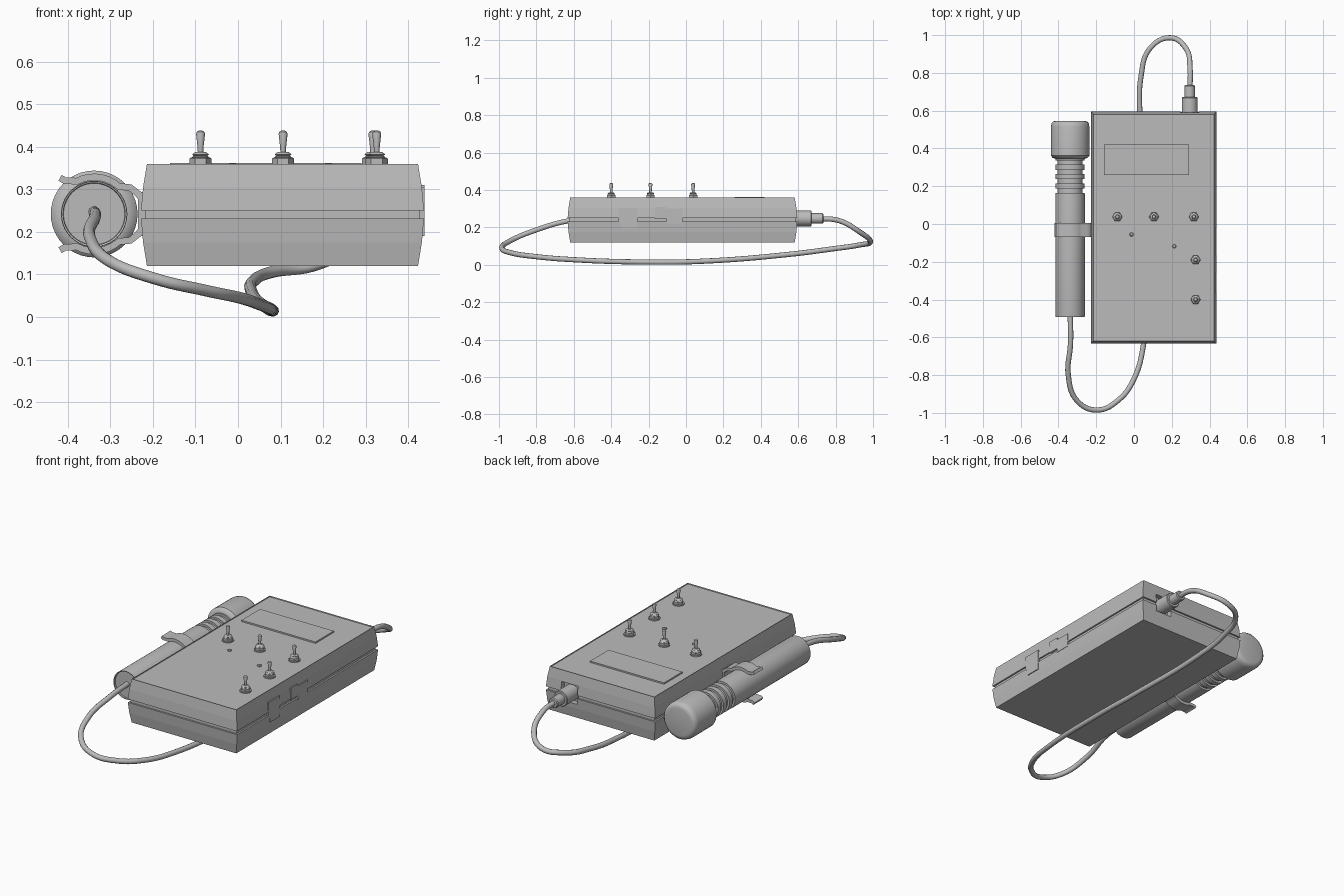
import bpy, bmesh, math
from mathutils import Matrix, Vector

cube = bpy.data.objects.get("Cube")
if cube:
    bpy.data.objects.remove(cube, do_unlink=True)

grey = bpy.data.materials.new("plain_grey")
grey.use_nodes = True
COLOUR = (0.5, 0.5, 0.5, 1)
grey.diffuse_color = COLOUR
grey.node_tree.nodes["Principled BSDF"].inputs["Base Color"].default_value = COLOUR


def finish(name, bm, smooth=False):
    """Turn a bmesh into a named, coloured object."""
    bmesh.ops.recalc_face_normals(bm, faces=bm.faces)
    mesh = bpy.data.meshes.new(name)
    bm.to_mesh(mesh)
    bm.free()
    mesh.materials.append(grey)
    obj = bpy.data.objects.new(name, mesh)
    bpy.context.collection.objects.link(obj)
    if smooth:
        bpy.ops.object.select_all(action='DESELECT')
        obj.select_set(True)
        bpy.context.view_layer.objects.active = obj
        bpy.ops.object.shade_smooth_by_angle(angle=math.radians(35))
    return obj


def loft(bm, rings, caps=True):
    """Skin a stack of point rings."""
    rows = [[bm.verts.new(p) for p in ring] for ring in rings]
    for a, b in zip(rows, rows[1:]):
        for i in range(len(a)):
            j = (i + 1) % len(a)
            bm.faces.new((a[i], a[j], b[j], b[i]))
    if caps:
        bm.faces.new(rows[0][::-1])
        return bm.faces.new(rows[-1])


def rect(inset, z):
    """Outline of the case, pulled in by an inset."""
    x0, x1, y0, y1 = -0.228 + inset, 0.437 - inset, -0.633 + inset, 0.595 - inset
    return [(x0, y0, z), (x1, y0, z), (x1, y1, z), (x0, y1, z)]


def lathe(name, profile, origin, along_y=False, sides=32):
    """Spin (radius, height) pairs about z, or about y."""
    bm = bmesh.new()
    loft(bm, [[(r * math.cos(t), r * math.sin(t), h)
               for t in (2 * math.pi * i / sides for i in range(sides))]
              for r, h in profile])
    turn = Matrix.Rotation(-math.pi / 2, 4, 'X') if along_y else Matrix()
    bm.transform(Matrix.Translation(origin) @ turn)
    return finish(name, bm, True)


def prism(name, outline, depth):
    """Extrude a flat 3D outline along a vector."""
    bm = bmesh.new()
    d = Vector(depth)
    loft(bm, [outline, [Vector(p) + d for p in outline]])
    return finish(name, bm)


def box(name, lo, hi):
    outline = [(lo[0], lo[1], lo[2]), (hi[0], lo[1], lo[2]),
               (hi[0], hi[1], lo[2]), (lo[0], hi[1], lo[2])]
    return prism(name, outline, (0, 0, hi[2] - lo[2]))


def cut(target, cutter):
    mod = target.modifiers.new("cut", 'BOOLEAN')
    mod.object = cutter
    mod.operation = 'DIFFERENCE'
    mod.solver = 'EXACT'
    cutter.hide_render = True
    cutter.hide_set(True)


# Case: two bowed shells around an inset seam, recessed top panel
bm = bmesh.new()
loft(bm, [rect(0.014, 0.12), rect(0.005, 0.175), rect(0, 0.232)])
lower = finish("lower_shell", bm)
bm = bmesh.new()
top = loft(bm, [rect(0, 0.25), rect(0.005, 0.305), rect(0.014, 0.36)])
bmesh.ops.inset_region(bm, faces=[top], thickness=0.02)
bmesh.ops.inset_region(bm, faces=[top], thickness=0.001, depth=-0.006)
upper = finish("upper_shell", bm)
bm = bmesh.new()
loft(bm, [rect(0.009, 0.228), rect(0.009, 0.254)])
seam = finish("seam_strip", bm)

# Socket opening in the back wall
socket = box("socket_cutter", (0.245, 0.565, 0.2), (0.345, 0.65, 0.3))
for part in (lower, upper, seam):
    cut(part, socket)

# Display and indicator lights
PANEL = 0.354
box("display_window", (-0.16, 0.26, PANEL - 0.005), (0.29, 0.42, PANEL + 0.008))
for x, y in ((-0.013, -0.055), (0.213, -0.118)):
    lathe("indicator_light", [(0.011, -0.01), (0.011, 0.004), (0.007, 0.007)],
          (x, y, PANEL), sides=12)

# Toggle switches: hex nut, threaded collar and flared lever
thread = [(0.02 if i % 2 else 0.016, 0.012 + i * 0.0032) for i in range(7)]
for x, y in ((-0.088, 0.038), (0.106, 0.038), (0.317, 0.038),
             (0.326, -0.19), (0.326, -0.4)):
    at = (x, y, PANEL)
    lathe("switch_washer", [(0.03, -0.004), (0.03, 0.006)], at, sides=24)
    lathe("switch_nut", [(0.026, 0), (0.026, 0.018), (0.022, 0.021)], at, sides=6)
    lathe("switch_collar", thread + [(0.012, 0.034)], at, sides=20)
    lathe("switch_lever", [(0.006, 0.02), (0.007, 0.045), (0.0105, 0.076),
                           (0.009, 0.081), (0.004, 0.084)], at, sides=16)

# Stepped sliders on the right-hand wall
sliders = {
    "front_slider": [(-0.36, 0.225), (-0.345, 0.225), (-0.345, 0.19), (-0.26, 0.19),
                     (-0.26, 0.305), (-0.36, 0.305)],
    "rear_slider": [(-0.165, 0.245), (-0.105, 0.245), (-0.105, 0.222), (-0.02, 0.222),
                    (-0.02, 0.298), (-0.105, 0.298), (-0.105, 0.31), (-0.165, 0.31)],
}
for name, outline in sliders.items():
    prism(name, [(0.41, y, z) for y, z in outline], (0.028, 0, 0))

# Torch: hollow tail, tube, ribbed neck and wide rounded head
AX, AZ = -0.338, 0.242
neck = []
for y in (0.165, 0.215, 0.265, 0.315):
    neck += [(0.077, y), (0.066, y), (0.066, y + 0.022), (0.077, y + 0.022)]
lathe("torch_body", [(0.072, -0.482), (0.073, -0.49), (0.077, -0.492), (0.078, -0.488),
                     (0.078, 0.15)] + neck + [(0.077, 0.37)], (AX, 0, AZ), True, 40)
lathe("torch_head", [(0.076, 0.345), (0.092, 0.35), (0.102, 0.362), (0.102, 0.515),
                     (0.098, 0.534), (0.089, 0.543), (0.075, 0.546)],
      (AX, 0, AZ), True, 40)

# Spring clip: mirrored jaws that grip the torch and flare at the tips
path = [(0.116, 0.03), (0.105, 0.046), (0.085, 0.062)]
path += [(0.087 * math.cos(a), 0.087 * math.sin(a))
         for a in (math.radians(d) for d in range(48, 119, 10))]
path += [(-0.054, 0.078), (-0.068, 0.078), (-0.08, 0.085)]
pts = [Vector(p) for p in path]
for side, name in ((1, "upper_clip_jaw"), (-1, "lower_clip_jaw")):
    outer, inner = [], []
    for i, p in enumerate(pts):
        t = (pts[min(i + 1, len(pts) - 1)] - pts[max(i - 1, 0)]).normalized()
        n = Vector((t.y, -t.x)) * 0.008
        outer.append(p + n)
        inner.append(p - n)
    bm = bmesh.new()
    loft(bm, [[(AX + q.x, y, AZ + side * q.y) for q, y in
               ((o, -0.07), (o, 0.006), (k, 0.006), (k, -0.07))]
              for o, k in zip(outer, inner)])
    finish(name, bm, True)
box("clip_mount", (-0.235, -0.07, 0.19), (-0.215, 0.006, 0.294))

# Plug at the back
lathe("plug", [(0.042, 0.57), (0.042, 0.668), (0.039, 0.672), (0.028, 0.672),
               (0.028, 0.73), (0.024, 0.735)], (0.295, 0, 0.248), True, 24)

# Cable from the torch tail, under the case, to the plug
route = [(AX, -0.46, 0.247), (-0.336, -0.63, 0.235), (-0.348, -0.8, 0.187),
         (-0.3, -0.937, 0.13), (-0.195, -0.985, 0.09), (-0.08, -0.93, 0.063),
         (0.0, -0.82, 0.046), (0.05, -0.64, 0.03), (0.082, -0.2, 0.015),
         (0.07, 0.1, 0.02), (0.033, 0.55, 0.056), (0.037, 0.78, 0.085),
         (0.085, 0.93, 0.107), (0.19, 0.986, 0.125), (0.275, 0.93, 0.175),
         (0.297, 0.82, 0.236), (0.295, 0.7, 0.248)]
curve = bpy.data.curves.new("cable", 'CURVE')
curve.dimensions = '3D'
curve.bevel_depth = 0.014
curve.bevel_resolution = 3
curve.resolution_u = 8
curve.use_fill_caps = True
spline = curve.splines.new('BEZIER')
spline.bezier_points.add(len(route) - 1)
for point, co in zip(spline.bezier_points, route):
    point.co = co
    point.handle_left_type = point.handle_right_type = 'AUTO'
curve.materials.append(grey)
bpy.context.collection.objects.link(bpy.data.objects.new("cable", curve))
